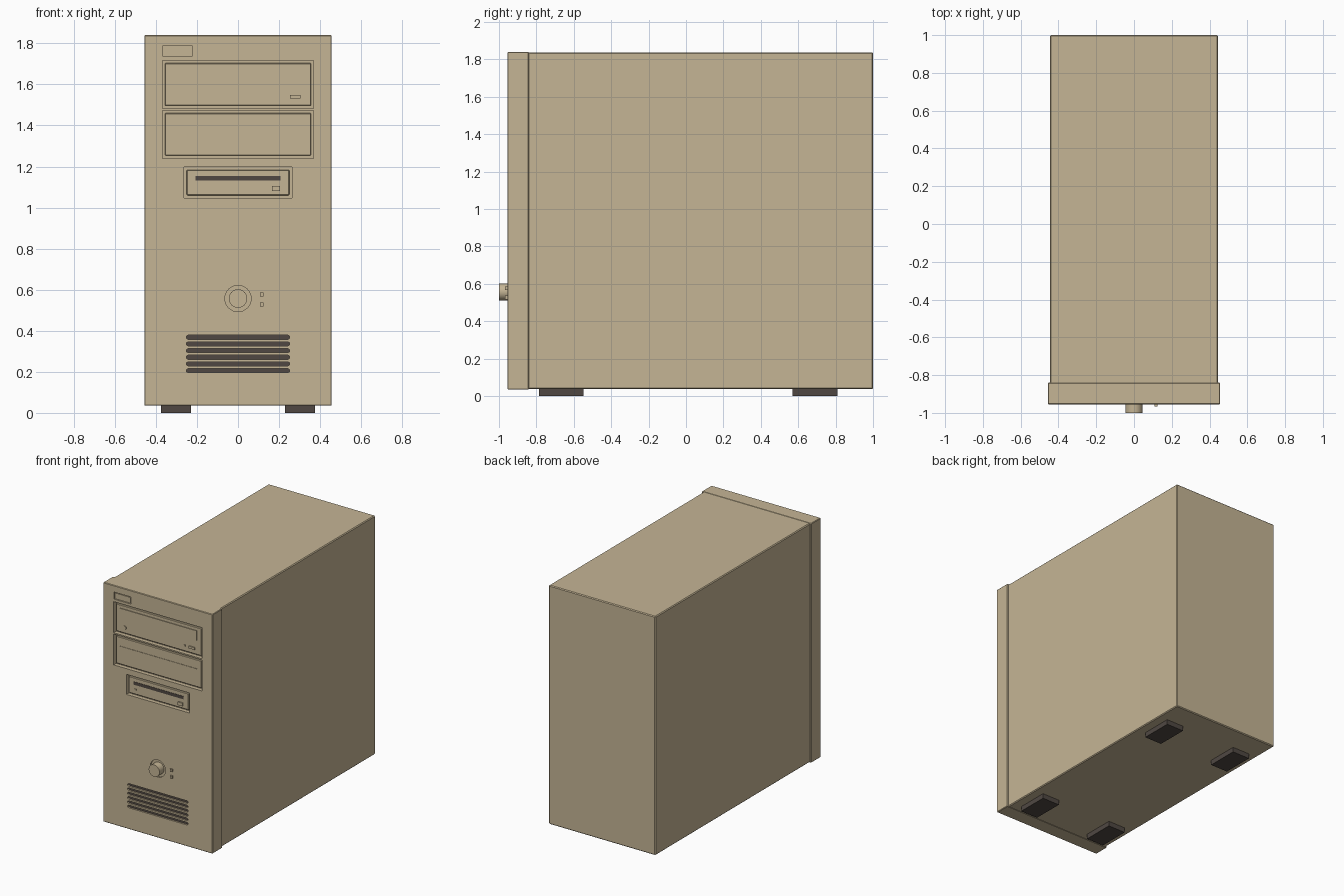
import bpy, bmesh, math

if "Cube" in bpy.data.objects:
    bpy.data.objects.remove(bpy.data.objects["Cube"])

def material(name, rgb):
    m = bpy.data.materials.new(name)
    m.diffuse_color = (*rgb, 1)
    m.use_nodes = True
    m.node_tree.nodes["Principled BSDF"].inputs["Base Color"].default_value = m.diffuse_color
    return m

BEIGE = material("beige plastic", (0.558, 0.462, 0.300))
DARK = material("dark brown", (0.080, 0.064, 0.055))
FRONT = -0.955   # y of the front panel face

def rect(x0, x1, z0, z1):
    return [(x0, z0), (x1, z0), (x1, z1), (x0, z1)]

def disc(x, z, r, n=32):
    return [(x + r * math.cos(2 * math.pi * i / n), z + r * math.sin(2 * math.pi * i / n)) for i in range(n)]

def slot(x0, x1, z, h):
    # Long slot with pointed, softened ends
    return [(x0, z - h / 4), (x0 + h / 2, z - h / 2), (x1 - h / 2, z - h / 2), (x1, z - h / 4),
            (x1, z + h / 4), (x1 - h / 2, z + h / 2), (x0 + h / 2, z + h / 2), (x0, z + h / 4)]

def add_prism(bm, outline, y0, y1):
    a = [bm.verts.new((x, y0, z)) for x, z in outline]
    b = [bm.verts.new((x, y1, z)) for x, z in outline]
    n = len(a)
    bm.faces.new(a)
    bm.faces.new(b[::-1])
    for i in range(n):
        bm.faces.new((a[i], b[i], b[(i + 1) % n], a[(i + 1) % n]))

def prism(name, outlines, y0, y1, mat=BEIGE, bevel=0.0):
    bm = bmesh.new()
    for o in outlines:
        add_prism(bm, o, y0, y1)
    bmesh.ops.recalc_face_normals(bm, faces=bm.faces[:])
    if bevel:
        sharp = [e for e in bm.edges if e.calc_face_angle(0) > 0.8]
        bmesh.ops.bevel(bm, geom=sharp, offset=bevel, segments=1, affect='EDGES', profile=0.5)
    me = bpy.data.meshes.new(name)
    bm.to_mesh(me)
    bm.free()
    me.materials.append(mat)
    ob = bpy.data.objects.new(name, me)
    bpy.context.collection.objects.link(ob)
    return ob

def cut(target, outlines, depth):
    # Recess the front face of the target
    c = prism("cutter", outlines, FRONT - 0.05, FRONT + depth)
    c.hide_render = True
    mod = target.modifiers.new("recess", 'BOOLEAN')
    mod.operation, mod.solver, mod.object = 'DIFFERENCE', 'EXACT', c
    bpy.context.view_layer.objects.active = target
    bpy.ops.object.modifier_apply(modifier=mod.name)
    bpy.data.objects.remove(c, do_unlink=True)

# Case shell and front panel
prism("case_body", [rect(-0.445, 0.445, 0.037, 1.838)], -0.85, 1.0, bevel=0.006)
panel = prism("front_panel", [rect(-0.456, 0.456, 0.035, 1.84)], FRONT, -0.84, bevel=0.004)

# Recesses: drive bays, badge, power button well, vents
vents = [slot(-0.252, 0.252, 0.206 + 0.0325 * i, 0.02) for i in range(6)]
cut(panel, [rect(-0.368, 0.368, 1.483, 1.717), rect(-0.368, 0.368, 1.240, 1.473),
            rect(-0.262, 0.262, 1.046, 1.197)], 0.03)
cut(panel, [rect(-0.366, -0.224, 1.737, 1.79), disc(0, 0.557, 0.064)], 0.01)
cut(panel, vents, 0.02)
prism("vent_backing", vents, FRONT + 0.012, FRONT + 0.021, DARK)

# Badge plate
prism("badge_plate", [rect(-0.36, -0.23, 1.743, 1.784)], FRONT + 0.003, FRONT + 0.012)

# Optical drive
F = FRONT + 0.010
prism("optical_drive", [rect(-0.356, 0.356, 1.496, 1.704)], F, FRONT + 0.032, bevel=0.004)
prism("optical_tray", [rect(-0.32, 0.318, 1.605, 1.678)], F - 0.005, F + 0.005)
prism("optical_headphone_jack", [disc(-0.283, 1.54, 0.014, 20)], F - 0.006, F + 0.005)
prism("optical_light", [rect(0.208, 0.222, 1.534, 1.546)], F - 0.005, F + 0.005)
prism("optical_eject_button", [rect(0.254, 0.304, 1.531, 1.548)], F - 0.008, F + 0.005)

# Blank bay cover with raised middle band
prism("blank_cover", [rect(-0.356, 0.356, 1.253, 1.460)], F, FRONT + 0.032, bevel=0.004)
prism("blank_cover_band", [rect(-0.32, 0.32, 1.322, 1.391)], F - 0.003, F + 0.005)

# Floppy drive
prism("floppy_drive", [rect(-0.25, 0.25, 1.059, 1.184)], F, FRONT + 0.032, bevel=0.004)
prism("floppy_slot", [rect(-0.208, 0.208, 1.131, 1.154)], F - 0.002, F + 0.005, DARK)
prism("floppy_light", [rect(-0.199, -0.187, 1.09, 1.102)], F - 0.005, F + 0.005)
prism("floppy_eject_button", [rect(0.165, 0.204, 1.08, 1.104)], F - 0.01, F + 0.005)

# Power button and indicator lights
button = prism("power_button", [disc(0, 0.557, 0.045, 40)], -1.0, FRONT + 0.012)
bpy.context.view_layer.objects.active = button
button.select_set(True)
bpy.ops.object.shade_smooth_by_angle()
button.select_set(False)
prism("indicator_lights", [rect(0.108, 0.125, z - 0.01, z + 0.01) for z in (0.577, 0.527)],
      FRONT - 0.012, FRONT + 0.005)

# Feet, in mirrored pairs
for y0, y1, place in ((-0.786, -0.548, "front"), (0.569, 0.809, "rear")):
    prism(place + "_feet", [rect(s * 0.302 - 0.072, s * 0.302 + 0.072, 0, 0.04) for s in (-1, 1)], y0, y1, DARK)
